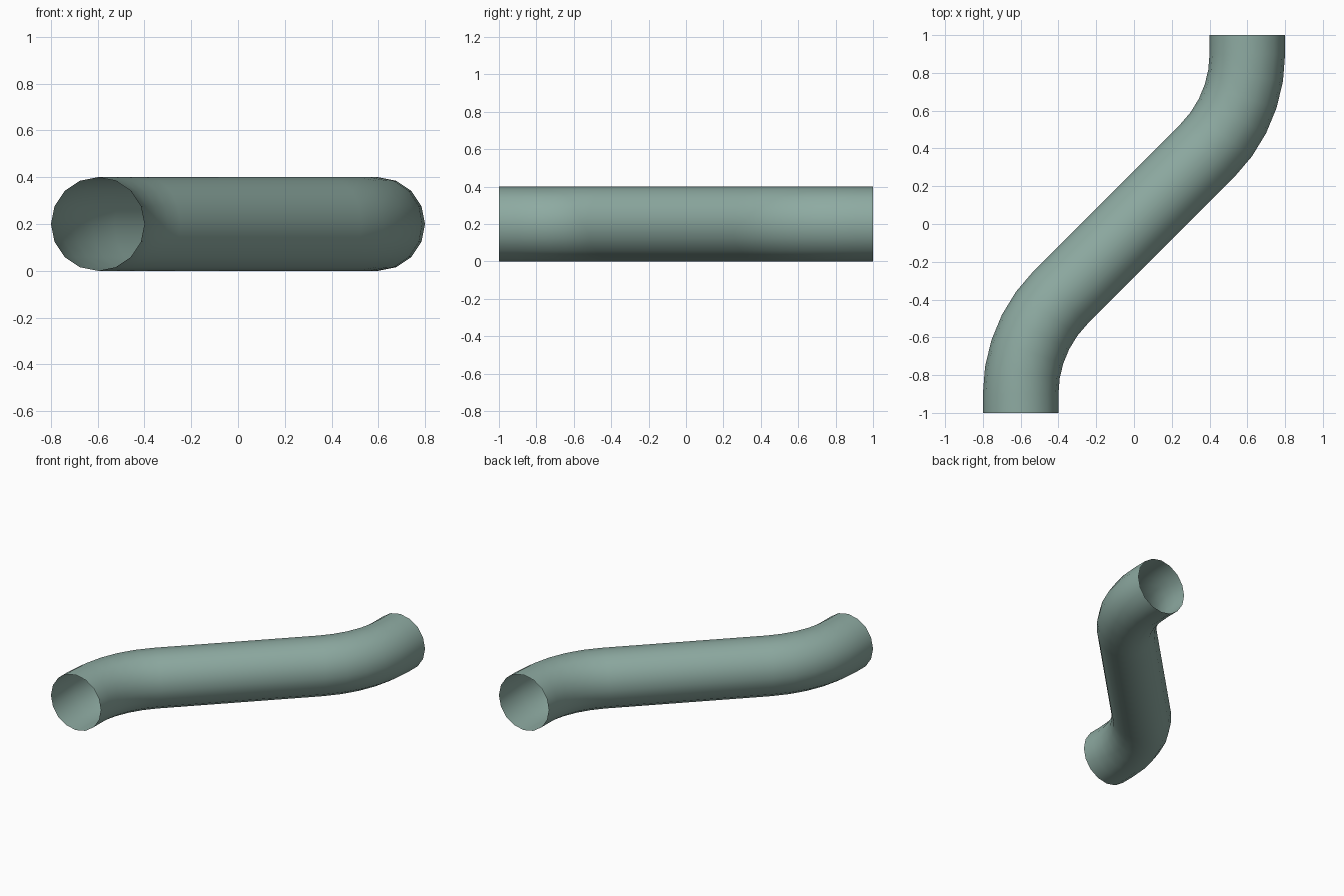
import bpy, bmesh, math
from mathutils import Matrix, Vector

cube = bpy.data.objects.get("Cube")
if cube:
    bpy.data.objects.remove(cube, do_unlink=True)

RADIUS = 0.2          # pipe radius
SIDES = 16
TANGENT = 0.3         # distance from each corner to where its bend starts
BEND = math.radians(45)
STEPS = 5             # segments per bend
BEND_RADIUS = TANGENT / math.tan(BEND / 2)

# Pipe colour
mat = bpy.data.materials.new("grey_green")
colour = (0.27, 0.405, 0.36, 1)
mat.diffuse_color = colour
mat.use_nodes = True
bsdf = mat.node_tree.nodes["Principled BSDF"]
bsdf.inputs["Base Color"].default_value = colour
bsdf.inputs["Roughness"].default_value = 0.7


def centre_line():
    """Stations (centre, heading) for one half; the other is its half turn."""
    half = [(Vector((-0.6, -1, RADIUS)), 0)]
    pivot = Vector((-0.6 + BEND_RADIUS, -0.6 - TANGENT, RADIUS))
    for i in range(STEPS + 1):
        a = BEND * i / STEPS
        half.append((pivot + BEND_RADIUS * Vector((-math.cos(a), math.sin(a), 0)), a))
    other = [(Vector((-c.x, -c.y, c.z)), a) for c, a in reversed(half)]
    return half + other


# Open pipe: sweep a ring along the S-shaped centre line
bm = bmesh.new()
rings = []
for centre, heading in centre_line():
    place = (Matrix.Translation(centre) @ Matrix.Rotation(-heading, 4, "Z")
             @ Matrix.Rotation(math.pi / 2, 4, "X"))
    rings.append(bmesh.ops.create_circle(
        bm, segments=SIDES, radius=RADIUS, matrix=place)["verts"])
for a, b in zip(rings, rings[1:]):
    for i in range(SIDES):
        j = (i + 1) % SIDES
        bm.faces.new((a[i], a[j], b[j], b[i]))

# Make the normals point outwards
bm.normal_update()
face = bm.faces[:][0]
ring_centre = sum((v.co for v in rings[0]), Vector()) / SIDES
if face.normal.dot(face.calc_center_median() - ring_centre) < 0:
    bmesh.ops.reverse_faces(bm, faces=bm.faces[:])
for f in bm.faces:
    f.smooth = True

mesh = bpy.data.meshes.new("pipe")
bm.to_mesh(mesh)
bm.free()
mesh.materials.append(mat)
pipe = bpy.data.objects.new("pipe", mesh)
bpy.context.collection.objects.link(pipe)
